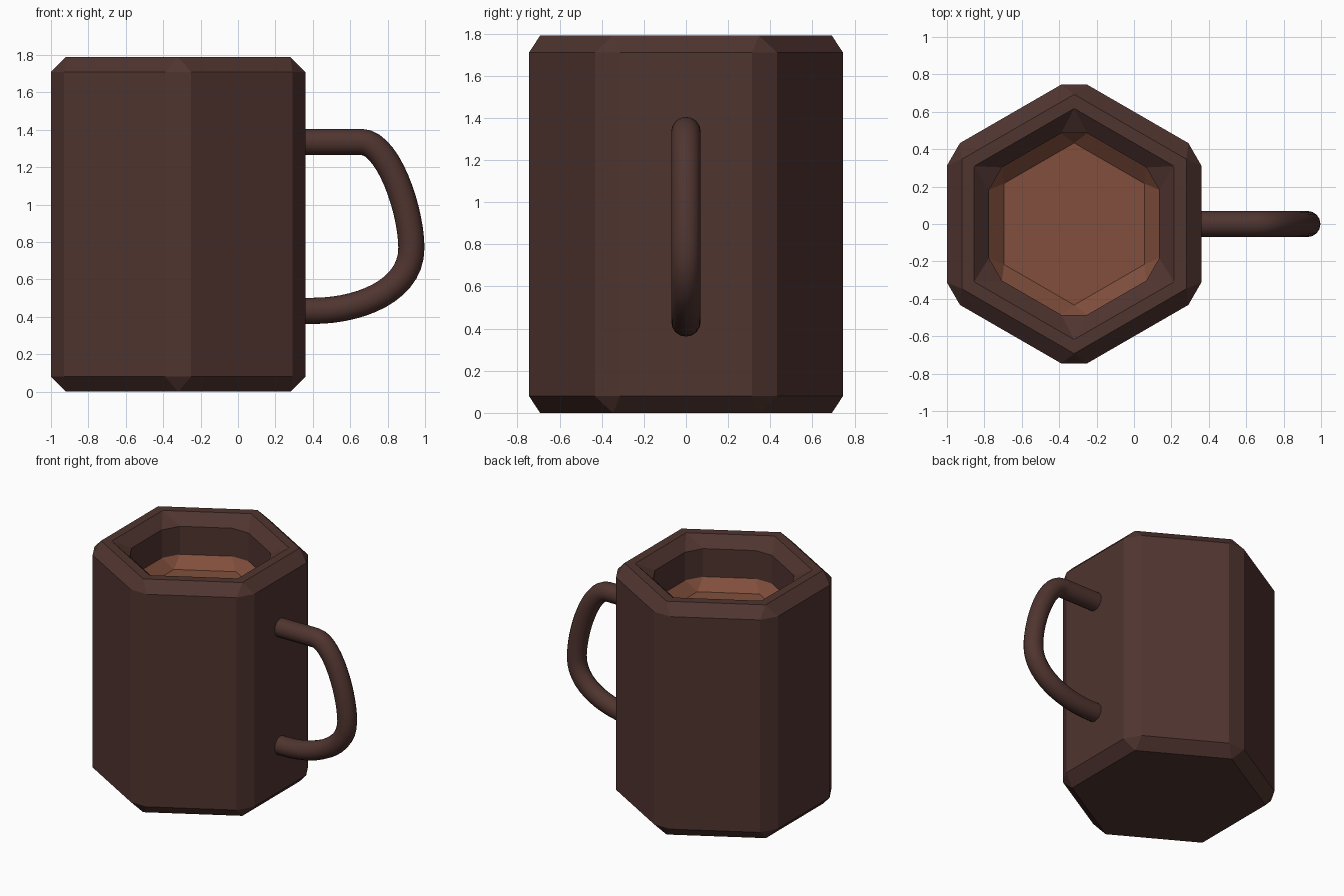
import bpy, bmesh, math
from mathutils import Vector

if "Cube" in bpy.data.objects:
    bpy.data.objects.remove(bpy.data.objects["Cube"])

CX, APOTHEM, HEIGHT, BEVEL = -0.32, 0.68, 1.79, 0.08
WALL, FLOOR_Z = 0.225, 1.415


def material(name, rgb):
    mat = bpy.data.materials.new(name)
    mat.diffuse_color = (*rgb, 1.0)
    mat.use_nodes = True
    mat.node_tree.nodes["Principled BSDF"].inputs["Base Color"].default_value = mat.diffuse_color
    return mat


ceramic = material("dark_brown", (0.08, 0.035, 0.029))
drink = material("light_brown", (0.22, 0.078, 0.046))

# Hexagonal mug body with a shallow recess holding the drink
bm = bmesh.new()
radius = APOTHEM / math.cos(math.pi / 6)
ring = [bm.verts.new((CX + radius * math.cos(math.radians(30 + 60 * k)),
                      radius * math.sin(math.radians(30 + 60 * k)), 0)) for k in range(6)]
base = bm.faces.new(ring)
ext = bmesh.ops.extrude_face_region(bm, geom=[base], use_keep_orig=True)
for v in [g for g in ext["geom"] if isinstance(g, bmesh.types.BMVert)]:
    v.co.z = HEIGHT
bmesh.ops.recalc_face_normals(bm, faces=bm.faces[:])
top = max(bm.faces, key=lambda f: f.calc_center_median().z)
bmesh.ops.inset_region(bm, faces=[top], thickness=WALL, use_even_offset=True)
ext = bmesh.ops.extrude_discrete_faces(bm, faces=[top])
for v in ext["faces"][0].verts:
    v.co.z = FLOOR_Z
bmesh.ops.recalc_face_normals(bm, faces=bm.faces[:])

# Chamfer every real corner edge, leaving the flat rim seams alone
sharp = [e for e in bm.edges if e.calc_face_angle(0) > 0.3]
bmesh.ops.bevel(bm, geom=sharp, offset=BEVEL, offset_type='OFFSET', segments=1,
                profile=0.5, affect='EDGES', clamp_overlap=False, loop_slide=True)

# Colour the recess floor and its sloping border as the drink
for f in bm.faces:
    c = f.calc_center_median()
    inside = Vector((c.x - CX, c.y)).length < 0.52
    if inside and 1.0 < c.z < FLOOR_Z + BEVEL - 0.01:
        f.material_index = 1
mesh = bpy.data.meshes.new("mug_body")
bm.to_mesh(mesh)
bm.free()
mesh.materials.append(ceramic)
mesh.materials.append(drink)
bpy.context.collection.objects.link(bpy.data.objects.new("mug_body", mesh))

# Round handle swept along a Bezier path: (left handle, knot, right handle) in x, z
path = [((0.25, 1.335), (0.33, 1.335), (0.44, 1.335)),
        ((0.55, 1.335), (0.66, 1.335), (0.80, 1.335)),
        ((0.925, 0.98), (0.927, 0.77), (0.929, 0.54)),
        ((0.65, 0.432), (0.40, 0.432), (0.38, 0.432)),
        ((0.35, 0.432), (0.33, 0.432), (0.30, 0.432))]
curve = bpy.data.curves.new("handle", 'CURVE')
curve.dimensions = '3D'
curve.bevel_depth = 0.07
curve.bevel_resolution = 6
curve.resolution_u = 14
curve.use_fill_caps = True
spline = curve.splines.new('BEZIER')
spline.bezier_points.add(len(path) - 1)
for p, (left, knot, right) in zip(spline.bezier_points, path):
    p.handle_left_type = p.handle_right_type = 'FREE'
    p.co = (knot[0], 0, knot[1])
    p.handle_left = (left[0], 0, left[1])
    p.handle_right = (right[0], 0, right[1])
curve.materials.append(ceramic)
bpy.context.collection.objects.link(bpy.data.objects.new("handle", curve))
